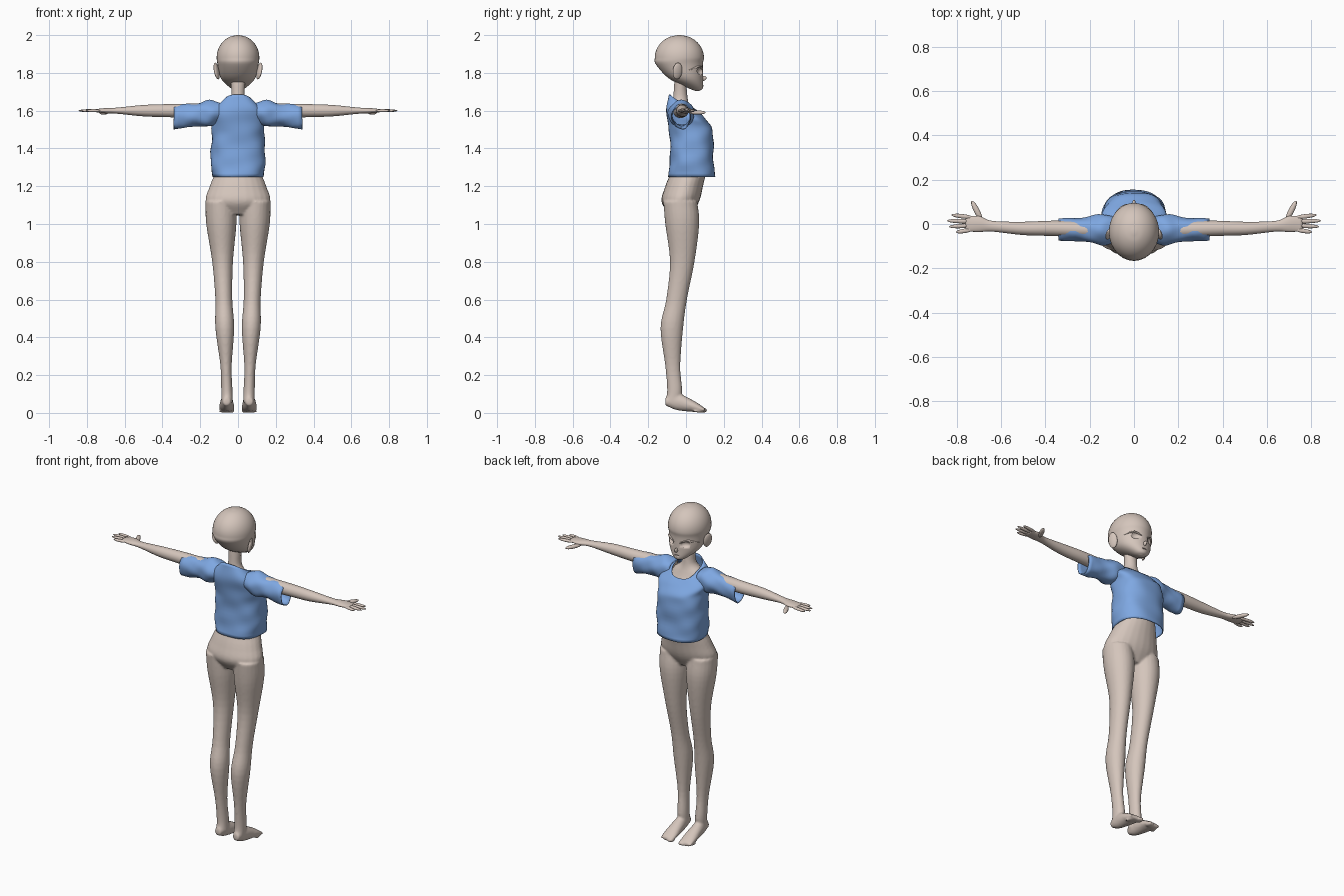
import bpy, bmesh
from math import sin, cos, pi, sqrt, copysign
from mathutils import Matrix, Euler, Vector

cube = bpy.data.objects.get("Cube")
if cube:
    bpy.data.objects.remove(cube)


def material(name, rgb):
    mat = bpy.data.materials.new(name)
    mat.use_nodes = True
    mat.diffuse_color = (*rgb, 1)
    shader = mat.node_tree.nodes["Principled BSDF"]
    shader.inputs["Base Color"].default_value = (*rgb, 1)
    return mat


skin = material("warm beige", (.66, .56, .5))
blue = material("soft blue", (.21, .39, .76))


def resample(points, steps=5):
    """Pass a smooth curve through the section values, so few sections are needed."""
    points = [Vector(p) for p in points]
    first, last = points[0], points[-1]
    padded = [first * 2 - points[1], *points, last * 2 - points[-2]]
    result = []
    for before, start, end, after in zip(padded, padded[1:], padded[2:], padded[3:]):
        for step in range(steps):
            t = step / steps
            slope_in = (end - before) / 2
            slope_out = (after - start) / 2
            bend = (end - start) * 3 - slope_in * 2 - slope_out
            twist = (start - end) * 2 + slope_in + slope_out
            result.append(start + slope_in * t + bend * t * t + twist * t * t * t)
    return result + [last]


def loft(bm, axis, sections, side=1, caps=True, power=1, ripple=0, segments=24):
    """Skin ellipses: position on the axis, two centres, two radii, front tilt."""
    along = "xyz".index(axis)
    across, up = [i for i in range(3) if i != along]
    loops = []
    for position, centre_a, centre_b, radius_a, radius_b, tilt in sections:
        loop = []
        for i in range(segments):
            angle = 2 * pi * i / segments
            c, s = cos(angle), sin(angle)
            fold = sin(5 * angle + 40 * position) + sin(3 * angle - 60 * position)
            swell = 1 + ripple * fold
            point = Vector()
            point[along] = position + tilt * s
            point[across] = centre_a + radius_a * swell * copysign(abs(c) ** power, c)
            point[up] = centre_b + radius_b * swell * copysign(abs(s) ** power, s)
            point.x *= side
            loop.append(bm.verts.new(point))
        loops.append(loop)
    for lower, upper in zip(loops, loops[1:]):
        for i in range(segments):
            j = (i + 1) % segments
            bm.faces.new((lower[i], lower[j], upper[j], upper[i]))
    if caps:
        bm.faces.new(loops[0])
        bm.faces.new(loops[-1])


def ellipsoid(bm, centre, scale, rotation=(0, 0, 0)):
    matrix = Matrix.LocRotScale(Vector(centre), Euler(rotation), Vector(scale))
    bmesh.ops.create_uvsphere(bm, u_segments=20, v_segments=12, radius=1, matrix=matrix)


def finish(name, bm, mat):
    bmesh.ops.recalc_face_normals(bm, faces=bm.faces)
    for face in bm.faces:
        face.smooth = True
    mesh = bpy.data.meshes.new(name)
    bm.to_mesh(mesh)
    bm.free()
    mesh.materials.append(mat)
    part = bpy.data.objects.new(name, mesh)
    bpy.context.collection.objects.link(part)
    return part


# Body: torso, neck, legs and feet fused into one smooth doll form
torso = [(1.05, -.03, .1, .06), (1.12, -.03, .17, .1), (1.2, -.01, .15, .1), (1.32, .02, .11, .09),
         (1.5, 0, .12, .08), (1.6, -.03, .1, .06), (1.66, -.03, .04, .04), (1.78, -.03, .04, .03)]
leg = [(1.12, -.03, .08), (1, -.02, .08), (.8, -.02, .055), (.6, -.05, .045),
       (.45, -.075, .05), (.25, -.07, .03), (.12, -.06, .03), (.06, -.07, .03)]
foot = [(-.11, .06, .02, .02), (-.05, .06, .03, .045), (.04, .035, .04, .03), (.1, .015, .04, .01)]
bm = bmesh.new()
loft(bm, "z", [(z, 0, y, rx, ry, 0) for z, y, rx, ry in resample(torso)])
for side in (1, -1):
    loft(bm, "z", [(z, .055 + z / 30, y, r, r + .01, 0) for z, y, r in resample(leg)], side)
    loft(bm, "y", [(y, .06, z, rx, rz, 0) for y, z, rx, rz in resample(foot)], side)
    for toe in range(5):
        size = .014 - .002 * toe
        spot = (side * (.03 + .016 * toe), .09 - .002 * toe * toe, size)
        ellipsoid(bm, spot, (size * .8, .024, size))
body = finish("body", bm, skin)
fuse = body.modifiers.new("fuse", "REMESH")
fuse.mode = "VOXEL"
fuse.voxel_size = .007
fuse.use_smooth_shade = True
body.modifiers.new("soften", "SMOOTH").iterations = 4

# Head: round skull by angle, narrowing to a small chin
jaw = [(1.705, .06, .01, .01), (1.72, .05, .04, .04), (1.77, 0, .09, .09)]
skull = []
for step in range(7):
    angle = .3 * (step - 1)
    skull.append((1.88 + .12 * sin(angle), -.035, .113 * cos(angle), .13 * cos(angle)))
bm = bmesh.new()
loft(bm, "z", [(z, 0, y, rx, ry, 0) for z, y, rx, ry in resample(jaw + skull)], segments=40)
head = finish("head", bm, skin)

# Eye sockets and mouth are cut into the face
bm = bmesh.new()
for side in (1, -1):
    ellipsoid(bm, (side * .052, .08, 1.81), (.03, .02, .02), (0, 0, -side * .5))
ellipsoid(bm, (0, .095, 1.738), (.018, .012, .003))
cutter = finish("face_cutter", bm, skin)
cutter.hide_render = True
cut = head.modifiers.new("sockets", "BOOLEAN")
cut.operation = "DIFFERENCE"
cut.solver = "EXACT"
cut.object = cutter
bpy.context.view_layer.objects.active = head
bpy.ops.object.modifier_apply(modifier=cut.name)
bpy.data.objects.remove(cutter)

# Nose
bm = bmesh.new()
ellipsoid(bm, (0, .093, 1.77), (.008, .017, .012), (.5, 0, 0))
finish("nose", bm, skin)

arm = [(.1, -.03, .04, .04), (.35, -.02, .035, .035), (.5, -.02, .03, .03),
       (.64, -.01, .024, .016), (.7, 0, .036, .014), (.76, 0, .033, .007)]
sleeve = [(.09, .06, .05), (.15, .07, .07), (.22, .055, .06), (.34, .05, .065)]
for side, label in ((1, "left"), (-1, "right")):
    # Eyelid ridge following the face out to the temple
    lid = []
    for step in range(13):
        t = step / 12
        x = .02 + .08 * t
        arch = sin(pi * t)
        surface = .125 * sqrt(1 - (x / .11) ** 2) - .035
        lid.append((x, surface, 1.815 + .018 * arch, .003 + .006 * arch, .001 + .004 * arch, 0))
    bm = bmesh.new()
    loft(bm, "x", lid, side, segments=10)
    finish(label + "_eyelid", bm, skin)

    # Ear
    bm = bmesh.new()
    ellipsoid(bm, (side * .113, -.045, 1.81), (.011, .027, .045), (0, side * .2, side * .4))
    finish(label + "_ear", bm, skin)

    # Arm and palm
    bm = bmesh.new()
    loft(bm, "x", [(x, y, 1.6, ry, rz, 0) for x, y, ry, rz in resample(arm)], side)
    finish(label + "_arm", bm, skin)

    # Fingers fan out from the palm, with the thumb towards the front
    bm = bmesh.new()
    for finger, reach in enumerate((.09, .11, .1, .07)):
        spread = .12 - .09 * finger
        middle = (side * (.73 + reach / 2), .035 - .022 * finger, 1.6)
        ellipsoid(bm, middle, (reach / 2 + .005, .01, .008), (0, 0, side * spread))
    ellipsoid(bm, (side * .71, .06, 1.59), (.05, .013, .011), (0, 0, side * 1.1))
    finish(label + "_fingers", bm, skin)

    # Loose short sleeve
    bm = bmesh.new()
    cloth = [(x, -.025, 1.6 - x / 10, ry, rz, 0) for x, ry, rz in resample(sleeve)]
    loft(bm, "x", cloth, side, caps=False, ripple=.025, segments=40)
    part = finish(label + "_sleeve", bm, blue)
    part.modifiers.new("cloth", "SOLIDIFY").thickness = .005

# Shirt body, dipping at the front into a scooped neckline
shirt = [(1.25, .03, .135, .125), (1.34, .03, .145, .115), (1.45, .03, .14, .115),
         (1.52, .02, .14, .115), (1.58, 0, .145, .105), (1.64, -.01, .08, .08)]
bm = bmesh.new()
cloth = [(z, 0, y, rx, ry, min(0, (1.5 - z) / 3)) for z, y, rx, ry in resample(shirt)]
loft(bm, "z", cloth, caps=False, power=.8, ripple=.012, segments=48)
part = finish("shirt", bm, blue)
part.modifiers.new("cloth", "SOLIDIFY").thickness = .005
